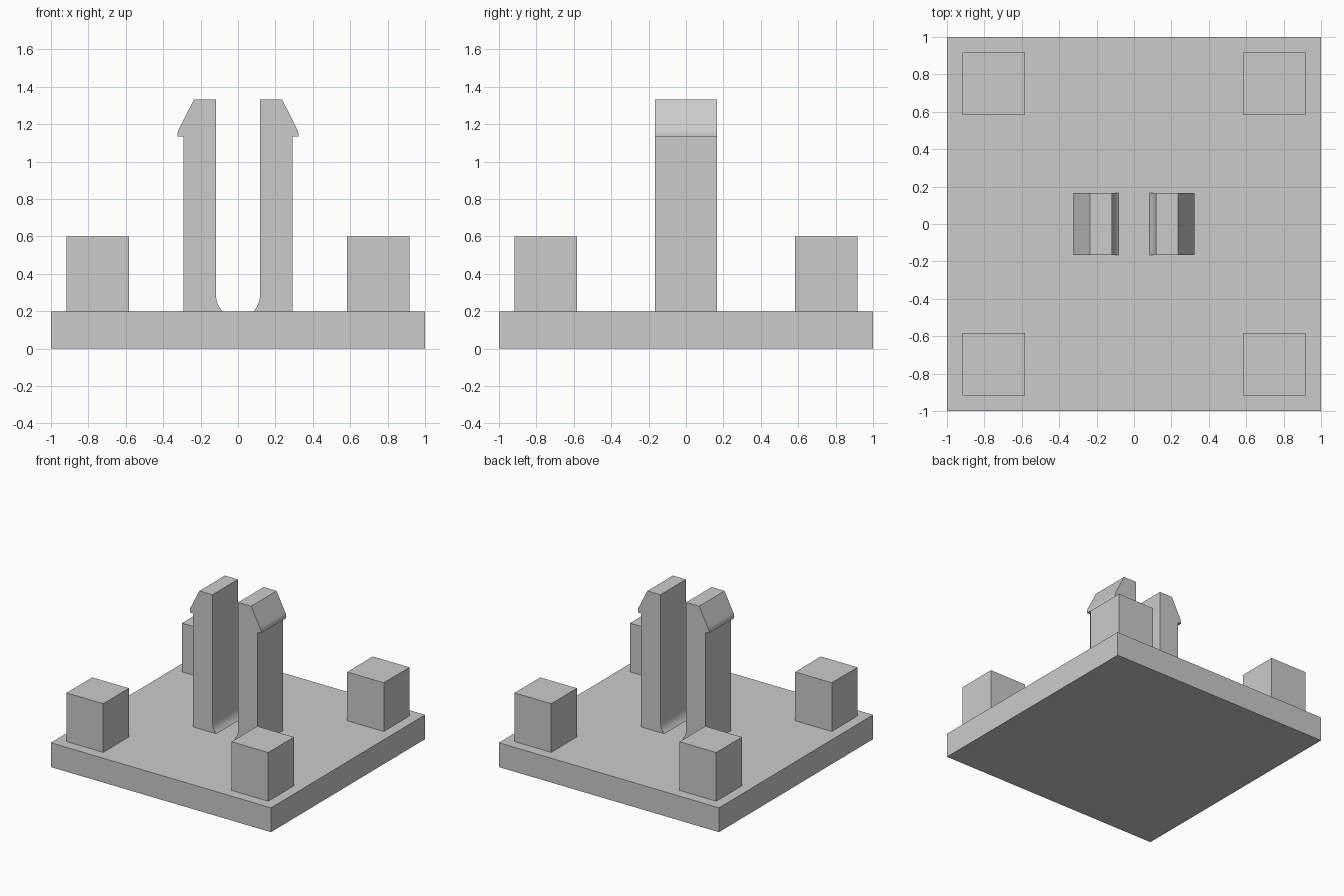
import bpy, bmesh, math

cube = bpy.data.objects.get("Cube")
if cube:
    bpy.data.objects.remove(cube, do_unlink=True)

grey = bpy.data.materials.new("plain grey")
grey.use_nodes = True
colour = (0.6, 0.6, 0.6, 1)
grey.diffuse_color = colour
grey.node_tree.nodes["Principled BSDF"].inputs["Base Color"].default_value = colour


def prism(name, outline, y0, y1):
    """Extrude an x-z outline from y0 to y1."""
    bm = bmesh.new()
    face = bm.faces.new([bm.verts.new((x, y0, z)) for x, z in outline])
    new = bmesh.ops.extrude_face_region(bm, geom=[face])["geom"]
    verts = [v for v in new if isinstance(v, bmesh.types.BMVert)]
    bmesh.ops.translate(bm, verts=verts, vec=(0, y1 - y0, 0))
    bmesh.ops.recalc_face_normals(bm, faces=bm.faces)
    mesh = bpy.data.meshes.new(name)
    bm.to_mesh(mesh)
    bm.free()
    mesh.materials.append(grey)
    obj = bpy.data.objects.new(name, mesh)
    bpy.context.collection.objects.link(obj)
    return obj


def box(name, x0, x1, y0, y1, z0, z1):
    return prism(name, [(x0, z0), (x1, z0), (x1, z1), (x0, z1)], y0, y1)


# Base plate
top = 0.2
box("base_plate", -1, 1, -1, 1, 0, top)

# Corner posts
half = 1 / 6
for sx, side in ((1, "left"), (-1, "right")):
    for sy, end in ((-1, "front"), (1, "back")):
        x, y = 0.75 * sx, 0.75 * sy
        box(f"{end}_{side}_post", x - half, x + half, y - half, y + half, top, 0.6)

# Snap clip arms: U-shaped slot inside, barbed lip outside
slot, slot_z = 0.117, 0.283
start = math.asin((top - slot_z) / slot)
fillet = [(slot * math.cos(a), slot_z + slot * math.sin(a))
          for a in (start * (1 - i / 8) for i in range(9))]
lip = [(slot, 1.333), (0.235, 1.333), (0.312, 1.182), (0.319, 1.168),
       (0.323, 1.152), (0.323, 1.133), (0.292, 1.133), (0.292, top)]
for sx, side in ((1, "left"), (-1, "right")):
    arm = prism(f"{side}_clip_arm", [(sx * x, z) for x, z in fillet + lip], -0.165, 0.165)
    bpy.ops.object.select_all(action="DESELECT")
    arm.select_set(True)
    bpy.context.view_layer.objects.active = arm
    bpy.ops.object.shade_smooth_by_angle(angle=math.radians(25))
